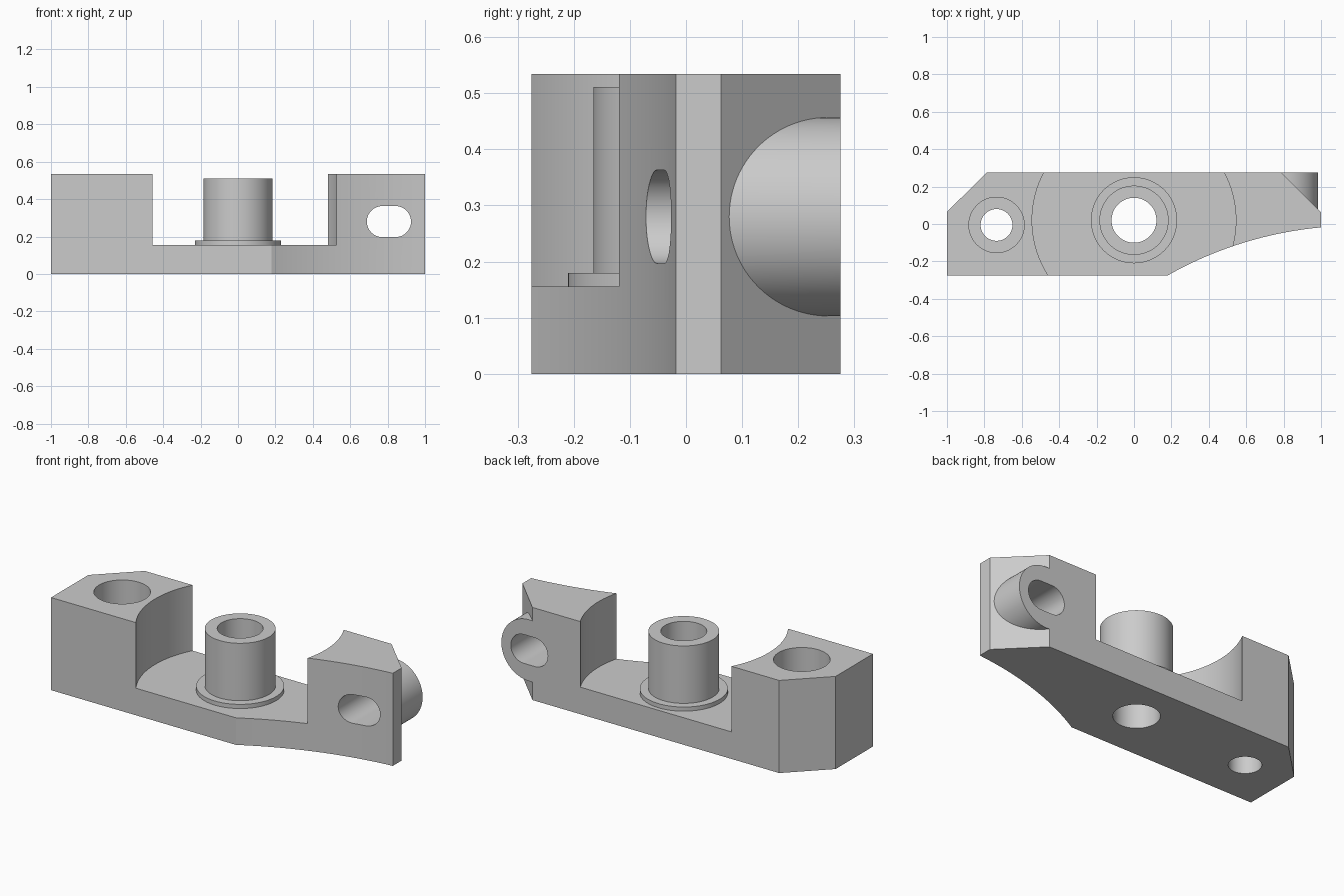
import bpy
import bmesh
import math
from mathutils import Matrix, Vector

cube = bpy.data.objects.get("Cube")
if cube:
    bpy.data.objects.remove(cube, do_unlink=True)

grey = bpy.data.materials.new("machined grey")
grey.use_nodes = True
grey.diffuse_color = (0.6, 0.6, 0.6, 1)
grey.node_tree.nodes["Principled BSDF"].inputs["Base Color"].default_value = (0.6, 0.6, 0.6, 1)


def prism(name, outline, low, high, along_y=False):
    """Extrude a flat outline up z, or an (x, z) outline along y."""
    bm = bmesh.new()
    if along_y:
        rings = [[bm.verts.new((a, h, b)) for a, b in outline] for h in (low, high)]
    else:
        rings = [[bm.verts.new((a, b, h)) for a, b in outline] for h in (low, high)]
    n = len(outline)
    for ring in rings:
        bm.faces.new(ring)
    for i in range(n):
        j = (i + 1) % n
        bm.faces.new((rings[0][i], rings[0][j], rings[1][j], rings[1][i]))
    bmesh.ops.recalc_face_normals(bm, faces=bm.faces)
    mesh = bpy.data.meshes.new(name)
    bm.to_mesh(mesh)
    bm.free()
    obj = bpy.data.objects.new(name, mesh)
    bpy.context.collection.objects.link(obj)
    mesh.materials.append(grey)
    return obj


def arc(cx, cy, r, start, end, steps):
    return [(cx + r * math.cos(start + (end - start) * i / steps),
             cy + r * math.sin(start + (end - start) * i / steps)) for i in range(steps + 1)]


def circle(cx, cy, r, steps=96):
    return arc(cx, cy, r, 0, math.tau, steps)[:-1]


def combine(target, tool, operation):
    """Apply a boolean and discard the tool."""
    mod = target.modifiers.new(tool.name, "BOOLEAN")
    mod.operation = operation
    mod.solver = "EXACT"
    mod.object = tool
    bpy.context.view_layer.objects.active = target
    bpy.ops.object.modifier_apply(modifier=mod.name)
    bpy.data.objects.remove(tool, do_unlink=True)


# Body outline with chamfered back corners and a hollow front right edge
a, b = Vector((0.18, -0.275)), Vector((1, -0.018))
chord = b - a
radius = 2.05
half = math.asin(chord.length / 2 / radius)
side = Vector((chord.y, -chord.x)).normalized()
centre = (a + b) / 2 + side * radius * math.cos(half)
mid = math.atan2(-side.y, -side.x)
front_curve = arc(centre.x, centre.y, radius, mid + half, mid - half, 24)
outline = [(-1, -0.275)] + front_curve + [(1, 0.062), (0.787, 0.275), (-0.787, 0.275), (-1, 0.065)]
bracket = prism("bracket", outline, 0, 0.534)

# Round central pocket
POST_Y = 0.02
combine(bracket, prism("pocket", circle(0, POST_Y, 0.545, 160), 0.156, 0.7), "DIFFERENCE")

# Central post, its flange and the lug on the back right chamfer
combine(bracket, prism("flange", circle(0, POST_Y, 0.23), 0.08, 0.18), "UNION")
combine(bracket, prism("post", circle(0, POST_Y, 0.185), 0.08, 0.511), "UNION")
combine(bracket, prism("lug", circle(0.808, 0.28, 0.177), 0.04, 0.275, True), "UNION")

# Post bore, stepped left hole and the slot through the lug
combine(bracket, prism("bore", circle(0, POST_Y, 0.12), -0.1, 0.7), "DIFFERENCE")
combine(bracket, prism("bolt_hole", circle(-0.735, -0.005, 0.085), -0.1, 0.7), "DIFFERENCE")
combine(bracket, prism("counterbore", circle(-0.735, -0.005, 0.148), 0.156, 0.7), "DIFFERENCE")
quarter = math.pi / 2
slot = (arc(0.842, 0.28, 0.083, -quarter, quarter, 32)
        + arc(0.772, 0.28, 0.083, quarter, 3 * quarter, 32))
combine(bracket, prism("slot", slot, -0.5, 0.5, True), "DIFFERENCE")

# Smooth curved walls, keep crisp edges
bpy.ops.object.select_all(action="DESELECT")
bracket.select_set(True)
bpy.context.view_layer.objects.active = bracket
bpy.ops.object.shade_smooth_by_angle(angle=math.radians(20))
